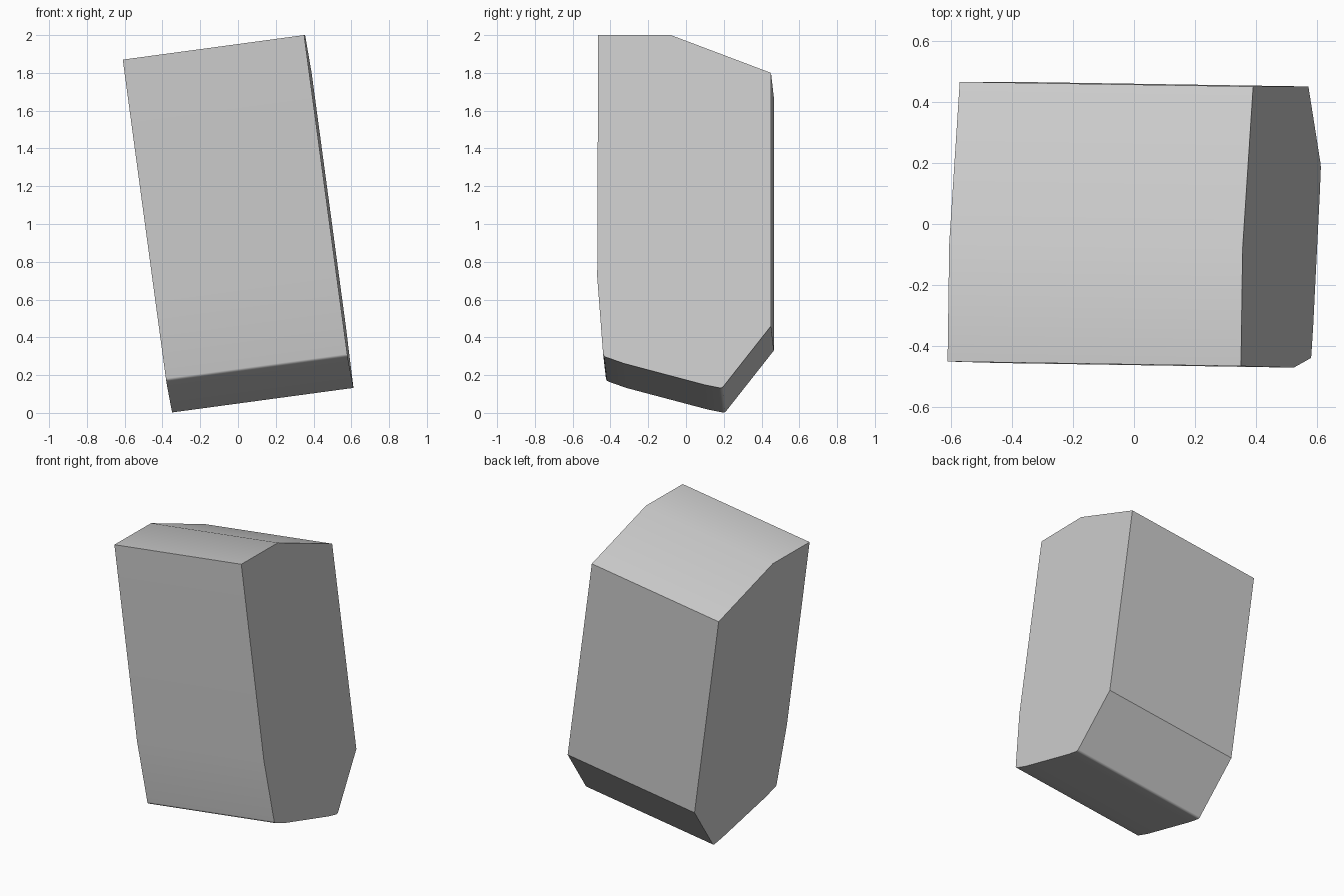
import bpy
import bmesh
import math
from mathutils import Vector

cube = bpy.data.objects.get("Cube")
if cube:
    bpy.data.objects.remove(cube, do_unlink=True)

# Plain grey material
grey = bpy.data.materials.new("light grey")
grey.use_nodes = True
colour = (0.6, 0.6, 0.6, 1)
grey.diffuse_color = colour
grey.node_tree.nodes["Principled BSDF"].inputs["Base Color"].default_value = colour

# Side profile (y, z), from the top front corner round the back to the front
profile = [
    (-0.465, 2.0), (-0.08, 2.0), (0.45, 1.8), (0.45, 0.46),
    (0.19, 0.13), (0.10, 0.148), (-0.33, 0.262), (-0.438, 0.3), (-0.47, 0.72),
]
lowest, front_bottom = 4, 7
sweep = Vector((-0.96, 0.015, -0.13))


def end_x(y, z):
    """The end faces lean back as they rise."""
    return 0.35 + 0.135 * (2 - z) + 0.014 * (y + 0.465)


# Leaning prism: the profile swept sideways
bm = bmesh.new()
left = [bm.verts.new((end_x(y, z), y, z)) for y, z in profile]
right = [bm.verts.new(v.co + sweep) for v in left]
bm.faces.new(left)
bm.faces.new(right[::-1])
for i in range(len(left)):
    j = (i + 1) % len(left)
    bm.faces.new((left[j], left[i], right[i], right[j]))
bmesh.ops.recalc_face_normals(bm, faces=bm.faces)

# Softened bottom edges
soft = [bm.edges.get((left[i], right[i])) for i in (lowest, front_bottom)]
bmesh.ops.bevel(bm, geom=soft, offset=0.012, segments=3, profile=0.5,
                affect='EDGES', clamp_overlap=True)

mesh = bpy.data.meshes.new("leaning_block")
bm.to_mesh(mesh)
bm.free()
mesh.materials.append(grey)
block = bpy.data.objects.new("leaning_block", mesh)
bpy.context.collection.objects.link(block)

# Smooth across the shallow folds, crisp at the corners
bpy.ops.object.select_all(action='DESELECT')
block.select_set(True)
bpy.context.view_layer.objects.active = block
bpy.ops.object.shade_smooth_by_angle(angle=math.radians(30))
weighted = block.modifiers.new("weighted_normals", 'WEIGHTED_NORMAL')
weighted.keep_sharp = True
